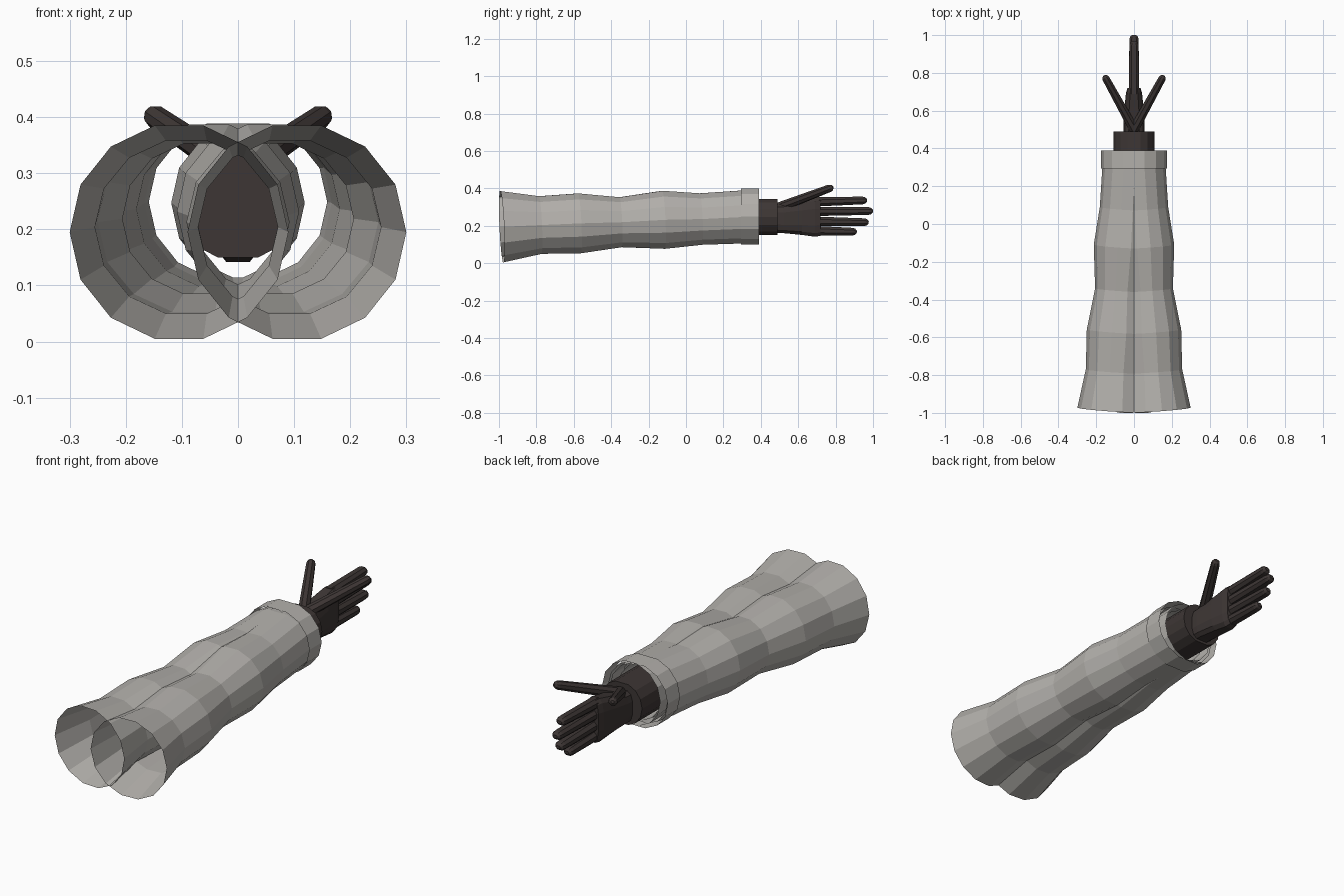
import bpy
import bmesh
import math
from mathutils import Vector

if "Cube" in bpy.data.objects:
    bpy.data.objects.remove(bpy.data.objects["Cube"])


def material(name, rgb):
    m = bpy.data.materials.new(name)
    m.diffuse_color = (*rgb, 1)
    m.use_nodes = True
    m.node_tree.nodes["Principled BSDF"].inputs["Base Color"].default_value = m.diffuse_color
    return m


GREY = material("warm grey cloth", (0.45, 0.435, 0.41))
DARK = material("dark brown glove", (0.047, 0.037, 0.035))


def finish(name, bm, mat):
    """Turn the bmesh into an object and mirror it to the other side."""
    bmesh.ops.recalc_face_normals(bm, faces=bm.faces)
    me = bpy.data.meshes.new(name)
    bm.to_mesh(me)
    bm.free()
    me.materials.append(mat)
    ob = bpy.data.objects.new(name, me)
    bpy.context.collection.objects.link(ob)
    mod = ob.modifiers.new("mirror", 'MIRROR')
    mod.use_mirror_merge = False
    return ob


def skin(bm, rings, caps):
    """Bridge rings of points with quads."""
    loops = [[bm.verts.new(p) for p in r] for r in rings]
    n = len(loops[0])
    for a, b in zip(loops, loops[1:]):
        for i in range(n):
            j = (i + 1) % n
            bm.faces.new((a[i], a[j], b[j], b[i]))
    if caps:
        bm.faces.new(loops[0])
        bm.faces.new(loops[-1])


def ring(y, cx, cz, rx, rz, n=14, tilt=0.0, power=1.0, turn=0.0):
    """Oval ring across y; tilt leans it, power < 1 makes it boxier."""
    pts = []
    for i in range(n):
        a = 2 * math.pi * (i + turn) / n
        c, s = math.cos(a), math.sin(a)
        dx = rx * math.copysign(abs(c) ** power, c)
        dz = rz * math.copysign(abs(s) ** power, s)
        pts.append(Vector((cx + dx, y + tilt * (0.065 * dx - 0.045 * dz), cz + dz)))
    return pts


def loft(name, rings, mat, caps=False):
    bm = bmesh.new()
    skin(bm, rings, caps)
    return finish(name, bm, mat)


def finger(name, start, end, r0, r1, n=8):
    """Tapered rod with a rounded tip."""
    start, end = Vector(start), Vector(end)
    d = (end - start).normalized()
    side = d.cross(Vector((0, 0, 1))).normalized()
    up = side.cross(d)
    length = (end - start).length
    stations = [(0, r0), (length * 0.5, (r0 + r1) / 2), (length - r1, r1),
                (length - 0.4 * r1, r1 * 0.8), (length, r1 * 0.35)]
    rings = []
    for t, r in stations:
        rings.append([start + d * t
                      + side * r * math.cos(2 * math.pi * (i + 0.5) / n)
                      + up * r * math.sin(2 * math.pi * (i + 0.5) / n)
                      for i in range(n)])
    return loft(name, rings, DARK, True)


# Wavy open sleeve: y, centre x, centre z, half width, half height
sleeve = [(-0.985, 0.105, 0.195, 0.195, 0.195),
          (-0.78, 0.092, 0.204, 0.163, 0.158),
          (-0.57, 0.079, 0.213, 0.171, 0.164),
          (-0.35, 0.066, 0.219, 0.140, 0.137),
          (-0.12, 0.052, 0.232, 0.161, 0.159),
          (0.08, 0.038, 0.236, 0.143, 0.141),
          (0.30, 0.024, 0.247, 0.143, 0.145),
          (0.36, 0.021, 0.249, 0.138, 0.138)]
loft("sleeve", [ring(*s, tilt=1) for s in sleeve], GREY)

# Straight cuff band around the sleeve end
loft("cuff", [ring(y, 0.02, 0.25, 0.155, 0.153) for y in (0.295, 0.39)], GREY)

# Forearm stump inside the cuff
loft("wrist", [ring(y, 0.014, 0.247, 0.094, 0.1) for y in (0.25, 0.49)], DARK, True)

# Upright flat palm widening toward the knuckles
palm = [(0.46, 0.008, 0.238, 0.050, 0.076),
        (0.52, 0.008, 0.238, 0.050, 0.079),
        (0.62, 0.006, 0.243, 0.045, 0.094),
        (0.69, 0.004, 0.246, 0.040, 0.107),
        (0.72, 0.003, 0.248, 0.033, 0.104)]
loft("palm", [ring(*p, n=12, power=0.65, turn=0.5) for p in palm], DARK, True)

# Four straight fingers stacked vertically
for label, z0, z1, tip in (("index", 0.328, 0.336, 0.968), ("middle", 0.277, 0.279, 1.0),
                           ("ring", 0.224, 0.219, 0.977), ("little", 0.174, 0.168, 0.913)):
    finger(label + "_finger", (0.003, 0.69, z0), (0.004, tip, z1), 0.027, 0.022)

# Thumb spread upward and outward
finger("thumb", (0.0, 0.50, 0.30), (0.157, 0.785, 0.407), 0.027, 0.021)
